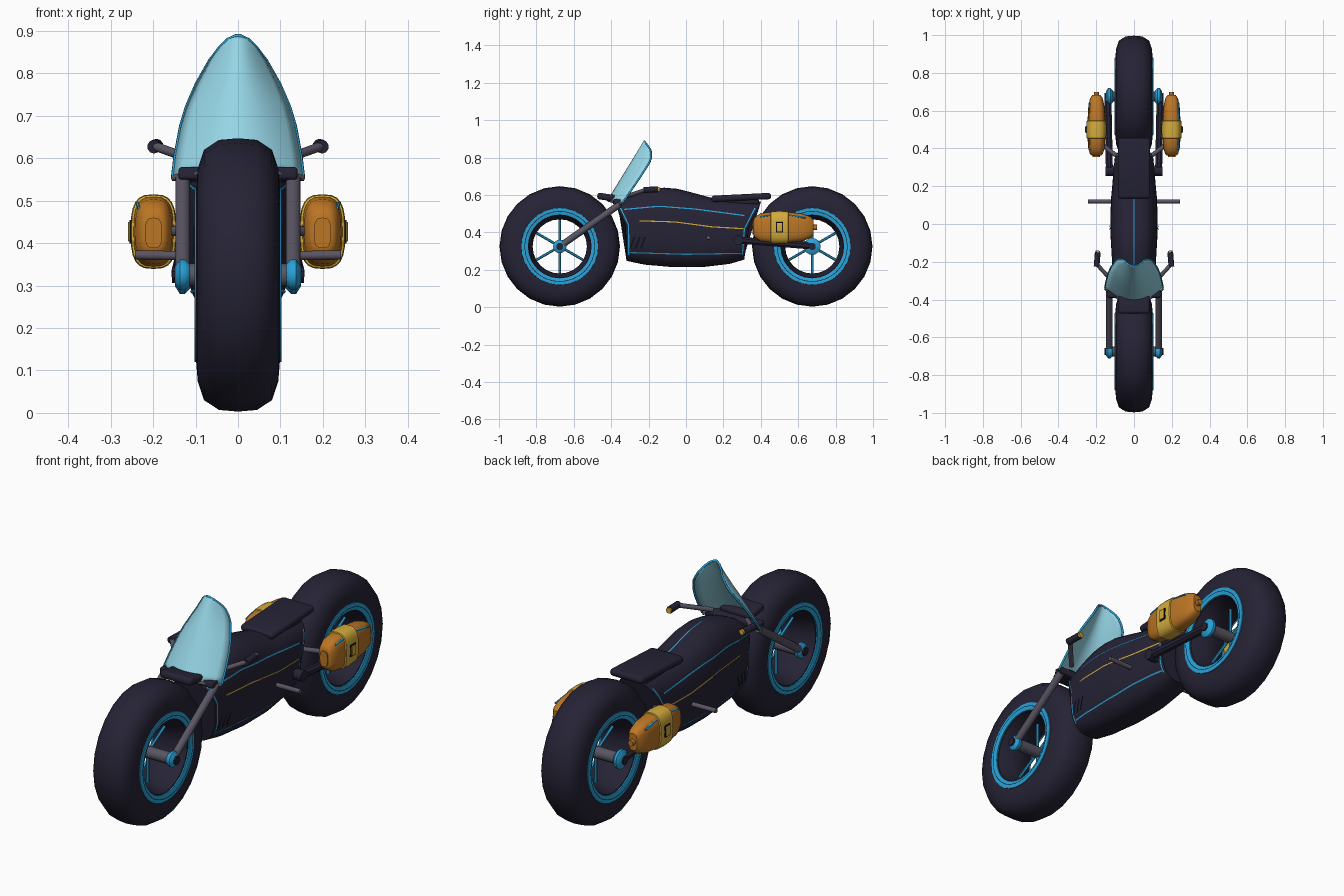
import bpy, bmesh, math
from mathutils import Vector

if "Cube" in bpy.data.objects:
    bpy.data.objects.remove(bpy.data.objects["Cube"])


def mat(name, *c):
    m = bpy.data.materials.new(name)
    m.diffuse_color = (*c, 1)
    m.use_nodes = True
    m.node_tree.nodes["Principled BSDF"].inputs["Base Color"].default_value = m.diffuse_color
    return m


NAVY = mat("dark navy", 0.019, 0.017, 0.036)
BLUE = mat("bright blue", 0.022, 0.36, 0.68)
GLASS = mat("pale blue", 0.30, 0.66, 0.78)
GREY = mat("metal grey", 0.10, 0.09, 0.125)
ORANGE = mat("orange", 0.50, 0.18, 0.018)
YELLOW = mat("yellow", 0.66, 0.41, 0.045)
BLACK = mat("black", 0.006, 0.006, 0.01)
SIDES = (("right", 1), ("left", -1))


def finish(name, bm, m, angle=40):
    bmesh.ops.recalc_face_normals(bm, faces=bm.faces)
    me = bpy.data.meshes.new(name)
    bm.to_mesh(me)
    bm.free()
    ob = bpy.data.objects.new(name, me)
    bpy.context.collection.objects.link(ob)
    me.materials.append(m)
    bpy.ops.object.select_all(action='DESELECT')
    ob.select_set(True)
    bpy.context.view_layer.objects.active = ob
    bpy.ops.object.shade_smooth_by_angle(angle=math.radians(angle))
    return ob


def skin(name, rows, m, wrap_u=False, wrap_v=False, caps=False, angle=40):
    """Surface through rows of points; u runs across rows, v along a row."""
    bm = bmesh.new()
    g = [[bm.verts.new(p) for p in r] for r in rows]
    nu, nv = len(g), len(g[0])
    for i in range(nu if wrap_u else nu - 1):
        for j in range(nv if wrap_v else nv - 1):
            a, b = g[i], g[(i + 1) % nu]
            k = (j + 1) % nv
            bm.faces.new((a[j], a[k], b[k], b[j]))
    if caps:
        bm.faces.new(g[0])
        bm.faces.new(g[-1])
    return finish(name, bm, m, angle)


def lathe(name, prof, m, c, n=24, closed=True):
    """Revolve (x, radius) profile about the x axis through c."""
    rows = [[(c[0] + x, c[1] + r * math.cos(a), c[2] + r * math.sin(a)) for x, r in prof]
            for a in (2 * math.pi * i / n for i in range(n))]
    return skin(name, rows, m, True, closed)


def rod(name, a, b, r, m, n=10, r2=None):
    a, b = Vector(a), Vector(b)
    q = (b - a).to_track_quat('Z', 'Y')
    rows = [[p + q @ Vector((rr * math.cos(t), rr * math.sin(t), 0))
             for t in (2 * math.pi * (i + .5) / n for i in range(n))]
            for p, rr in ((a, r), (b, r2 or r))]
    return skin(name, rows, m, wrap_v=True, caps=True)


def block(name, c, size, m, bevel=0.0, pitch=0):
    bm = bmesh.new()
    bmesh.ops.create_cube(bm, size=1)
    for v in bm.verts:
        v.co = Vector(v.co) * Vector(size)
    if bevel:
        bmesh.ops.bevel(bm, geom=bm.edges[:], offset=bevel, segments=3, affect='EDGES', profile=.5)
    ob = finish(name, bm, m)
    ob.location, ob.rotation_euler = c, (pitch, 0, 0)
    return ob


def lerp(pts, x):
    for (x0, y0), (x1, y1) in zip(pts, pts[1:]):
        if x <= x1:
            return y0 + (y1 - y0) * max(0, (x - x0) / (x1 - x0))
    return pts[-1][1]


def oval(y, cx, cz, hx, hz, n=24, e=2 / 3):
    pw = lambda v: math.copysign(abs(v) ** e, v)
    return [(cx + hx * pw(math.cos(t)), y, cz + hz * pw(math.sin(t)))
            for t in (2 * math.pi * i / n for i in range(n))]


# wheels
half = [(.0, .322), (.045, .318), (.08, .295), (.095, .25), (.099, .2), (.09, .168), (.03, .145)]
for wname, wy in (("front", -.675), ("rear", .675)):
    c = (0, wy, .325)
    lathe(wname + "_tyre", half + [(-x, r) for x, r in half[:0:-1]], NAVY, c)
    for sn, s in SIDES:
        lathe(f"{wname}_rim_ring_{sn}", [(s * x, r) for x, r in
              ((.088, .172), (.098, .17), (.103, .188), (.102, .205), (.09, .207))], BLUE, c, 32)
        lathe(f"{wname}_rim_line_{sn}", [(s * .1045, .186), (s * .1045, .189)], BLACK, c, 32, False)
        # hub disc and end cap
        r = .045 if wname == "rear" else .036
        lathe(f"{wname}_hub_disc_{sn}", [(s * x, q) for x, q in
              ((.108, .012), (.112, r * .7), (.125, r), (.137, r), (.148, r * .6), (.15, .01))], BLUE, c, 16)
        rod(f"{wname}_hub_cap_{sn}", (s * .14, wy, .325), (s * .156, wy, .325), .02, NAVY, 8)
    rod(wname + "_axle", (-.115, wy, .325), (.115, wy, .325), .027, GREY, 14)
    for i in range(6):
        a = math.pi / 2 + i * math.pi / 3
        d = Vector((0, math.cos(a), math.sin(a)))
        rod(f"{wname}_spoke_{i}", Vector(c) + d * .02, Vector(c) + d * .155, .007, BLUE, 6)

# body: sheared loft, described by top, bottom, width and end curves
TOP = [(-.38, .555), (-.3, .595), (-.2, .63), (-.13, .64), (-.05, .633), (.05, .607), (.15, .58), (.4, .565)]
BOT = [(0, .248), (.15, .228), (.4, .214), (.65, .215), (.88, .232), (1, .255)]
WID = [(0, .104), (.15, .115), (.45, .126), (.7, .122), (1, .104)]
FRONT = [(.25, -.318), (.44, -.32), (.55, -.375), (.65, -.385)]
REAR = [(.25, .312), (.42, .325), (.56, .4), (.65, .42)]


def body_y(t, z):
    a, b = lerp(FRONT, z), lerp(REAR, z)
    return a + (b - a) * t


def span(t):
    return lerp(BOT, t), lerp(TOP, -.38 + .78 * t)


def body_x(t, z, e=2.7):
    b, p = span(t)
    k = min(1, abs((2 * z - b - p) / (p - b)))
    return lerp(WID, t) * (1 - k ** e) ** (1 / e)


rows = []
for i in range(25):
    t = i / 24
    b, p = span(t)
    ring = oval(0, 0, (b + p) / 2, lerp(WID, t), (p - b) / 2, 40, 2 / 2.7)
    rows.append([(x, body_y(t, z), z) for x, y, z in ring])
skin("body_shell", rows, NAVY, wrap_v=True, caps=True)


# painted body lines
def line(name, m, s, pts, w=.003, n=40):
    rows = []
    for i in range(n + 1):
        t = pts[0][0] + (pts[-1][0] - pts[0][0]) * i / n
        z = lerp(pts, t)
        rows.append([(s * (body_x(t, z + d) + .003), body_y(t, z + d), z + d) for d in (-w, w)])
    skin(name, rows, m)


for sn, s in SIDES:
    line("upper_line_" + sn, BLUE, s, [(.04, .523), (.3, .54), (.55, .525), (.93, .49)])
    line("middle_line_" + sn, YELLOW, s, [(.12, .462), (.4, .456), (.7, .43), (.97, .42)])
    line("lower_line_" + sn, BLUE, s, [(.03, .292), (.5, .283), (.97, .288)])
    for nm, t in (("front", .02), ("rear", .98)):
        skin(f"{nm}_seam_{sn}", [[(s * (body_x(u, z) + .003), body_y(u, z), z)
             for u in (t - .005, t + .005)] for z in (.28 + .25 * i / 16 for i in range(17))], BLUE)
    # side vents
    for i in range(3):
        t = .05 + .045 * i
        skin(f"vent_{i}_{sn}", [[(s * (body_x(t, z) + .004), body_y(t, z) + (z - .345) * .4 + d, z)
             for d in (-.005, .005)] for z in (.315, .345, .375)], BLACK)
skin("spine_line", [[(x, body_y(t, span(t)[1]), span(t)[1] + .003) for x in (-.003, .003)]
                    for t in (.2 + .45 * i / 20 for i in range(21))], BLUE)

# seat and front deck
block("seat", (0, .295, .587), (.172, .32, .034), NAVY, .015, .05)
block("seat_base", (0, .27, .565), (.13, .24, .03), NAVY, .01)
block("front_deck", (0, -.42, .588), (.165, .11, .035), NAVY, .014, -.15)
block("fork_bridge", (0, -.365, .562), (.28, .05, .03), NAVY, .008, -.15)

# windshield: tapered curved sheet with rim
HW = [(0, .153), (.15, .147), (.36, .134), (.5, .12), (.66, .097), (.82, .067), (.92, .042), (.97, .025), (1, .004)]
SWEEP = [(0, .075), (.4, .09), (.7, .095), (.85, .065), (1, 0)]


def shield(s, u):
    x = lerp(HW, s) * u
    return Vector((x, -.415 + .192 * s + lerp(SWEEP, s) * u * u, .575 + .313 * s - .018 * u * u * (1 - s)))


levels = [0, .08, .15, .25, .36, .5, .58, .66, .74, .82, .87, .92, .97, 1]
glass = skin("windshield", [[shield(s, -1 + j / 6) for j in range(13)] for s in levels], GLASS)
sol = glass.modifiers.new("thickness", 'SOLIDIFY')
sol.thickness, sol.offset = .006, 0


def trim(name, pts, r, m):
    cu = bpy.data.curves.new(name, 'CURVE')
    cu.dimensions, cu.bevel_depth, cu.bevel_resolution = '3D', r, 1
    sp = cu.splines.new('POLY')
    sp.points.add(len(pts) - 1)
    for q, p in zip(sp.points, pts):
        q.co = (*p, 1)
    cu.materials.append(m)
    bpy.context.collection.objects.link(bpy.data.objects.new(name, cu))


trim("windshield_rim", [shield(s, -1) for s in levels] + [shield(s, 1) for s in levels[::-1]], .005, BLUE)
trim("windshield_foot", [shield(0, -1 + j / 6) - Vector((0, 0, .004)) for j in range(13)], .008, GREY)

for sn, s in SIDES:
    # fork, handlebar and grip
    rod("fork_leg_" + sn, (s * .13, -.355, .55), (s * .13, -.675, .325), .018, GREY, 10)
    rod("handlebar_" + sn, (s * .09, -.33, .59), (s * .195, -.215, .628), .011, GREY)
    rod("grip_" + sn, (s * .198, -.225, .627), (s * .192, -.15, .63), .016, NAVY)
    rod("grip_end_" + sn, (s * .192, -.15, .63), (s * .191, -.141, .63), .013, YELLOW)
    # swingarm and foot peg
    rod("swingarm_" + sn, (s * .13, .265, .36), (s * .138, .665, .328), .02, NAVY, 8)
    rod("swingarm_pivot_" + sn, (s * .1, .28, .358), (s * .15, .28, .358), .026, NAVY, 12)
    rod("foot_peg_" + sn, (s * .11, .12, .37), (s * .243, .12, .372), .011, GREY)
    rod("pod_bracket_" + sn, (s * .09, .36, .44), (s * .17, .42, .425), .012, GREY)
    # side pod with band, end plates, buckle and blue stripes
    cx, cz = s * .199, .427
    skin("side_pod_" + sn, [oval(y, cx, cz, hx, hz) for y, hx, hz in (
        (.362, .024, .042), (.37, .034, .056), (.4, .043, .076), (.45, .047, .082), (.55, .047, .082),
        (.62, .043, .074), (.665, .034, .058), (.682, .022, .04))], ORANGE, wrap_v=True, caps=True)
    skin("pod_band_" + sn, [oval(y, cx, cz, hx, hz) for y, hx, hz in (
        (.452, .046, .08), (.455, .052, .086), (.5, .054, .088), (.545, .052, .086), (.548, .046, .08))],
        YELLOW, wrap_v=True, caps=True)
    skin("pod_front_plate_" + sn, [oval(y, cx, cz - .003, .02, .036) for y in (.356, .37)],
         ORANGE, wrap_v=True, caps=True)
    rod("pod_tail_cap_" + sn, (cx, .675, cz), (cx, .7, cz), .014, ORANGE, 10)
    block("buckle_frame_" + sn, (s * .253, .5, .427), (.006, .038, .056), BLACK, .002)
    block("buckle_" + sn, (s * .255, .5, .427), (.008, .028, .046), YELLOW, .002)
    for nm, y0, y1, z0, z1 in (("front", .395, .45, .483, .492), ("rear", .55, .64, .492, .478)):
        rod(f"pod_stripe_{nm}_{sn}", (s * .233, y0, z0), (s * .236, y1, z1), .005, BLUE, 6)
